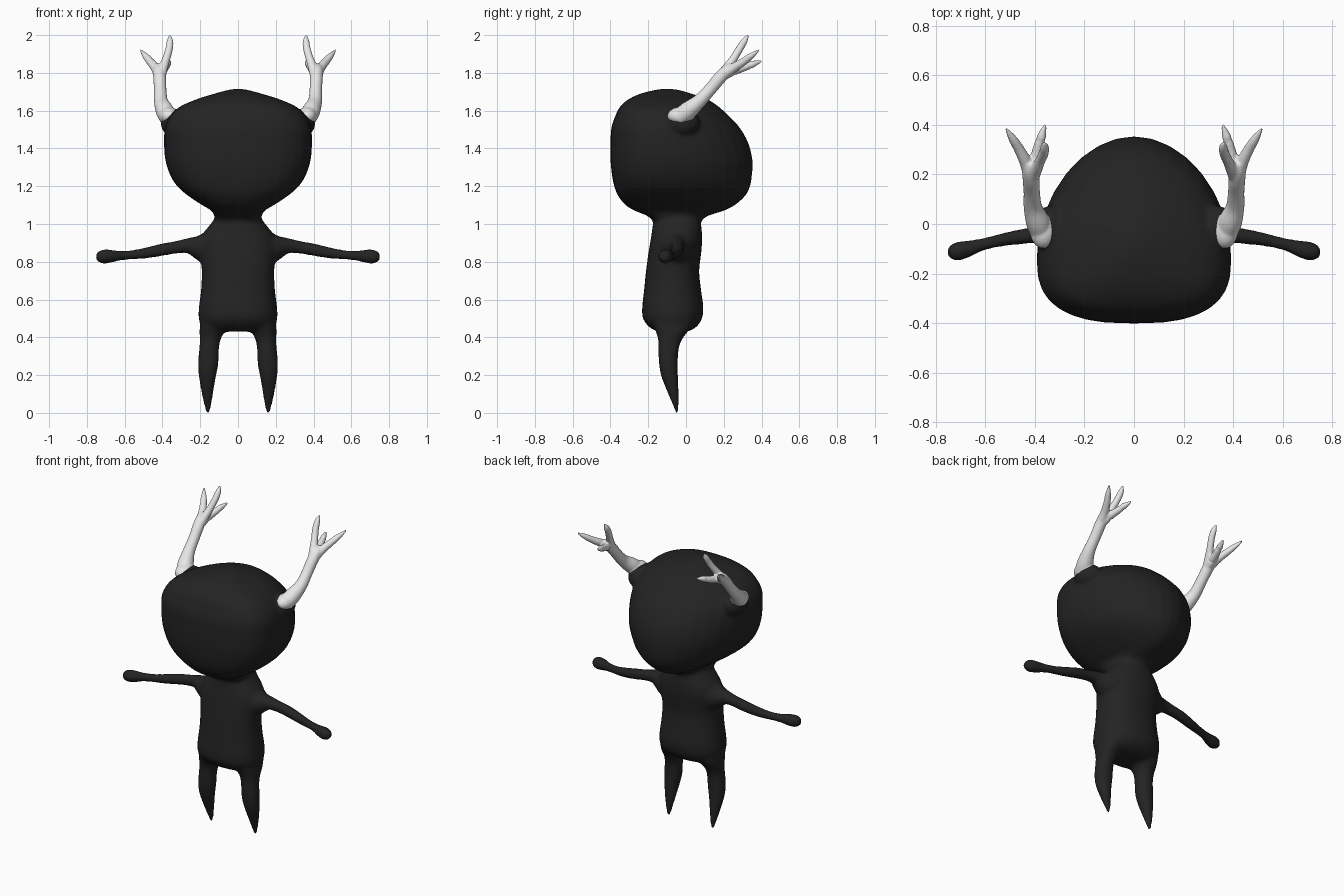
import bpy, bmesh, math
from mathutils import Vector

cube = bpy.data.objects.get("Cube")
if cube:
    bpy.data.objects.remove(cube, do_unlink=True)

SIDES = 32


def material(name, rgb):
    m = bpy.data.materials.new(name)
    m.use_nodes = True
    m.diffuse_color = (*rgb, 1)
    m.node_tree.nodes["Principled BSDF"].inputs["Base Color"].default_value = (*rgb, 1)
    return m


def smooth_path(rows, steps=5):
    """Catmull-Rom interpolation of equal-length tuples."""
    out = []
    for i in range(len(rows) - 1):
        a, b, c, d = (rows[max(0, min(len(rows) - 1, i + k))] for k in (-1, 0, 1, 2))
        for s in range(steps):
            t = s / steps
            out.append([q + t / 2 * (r - p + t * (2 * p - 5 * q + 4 * r - e + t * (3 * (q - r) + e - p)))
                        for p, q, r, e in zip(a, b, c, d)])
    return out + [list(rows[-1])]


def skin(bm, rings):
    loops = [[bm.verts.new(p) for p in ring] for ring in rings]
    for lo, hi in zip(loops, loops[1:]):
        for i in range(SIDES):
            j = (i + 1) % SIDES
            bm.faces.new((lo[i], lo[j], hi[j], hi[i]))
    bm.faces.new(loops[0][::-1])
    bm.faces.new(loops[-1])


def power(v, n):
    return math.copysign(abs(v) ** (2 / n), v)


def stack(bm, rows, widest=0.5, front=2.3, back=2.2):
    """Horizontal slices: height, centre x, half width, front y, back y."""
    rings = []
    for z, cx, w, yf, yb in smooth_path(rows):
        mid = yf + widest * (yb - yf)
        ring = []
        for i in range(SIDES):
            a = math.tau * i / SIDES
            n, depth = (back, yb - mid) if math.sin(a) > 0 else (front, mid - yf)
            ring.append((cx + w * power(math.cos(a), n), mid + depth * power(math.sin(a), n), z))
        rings.append(ring)
    skin(bm, rings)


def tube(bm, rows, side):
    """Round limb along a path: x, y, z, radius."""
    path = smooth_path(rows)
    pts = [Vector((side * p[0], p[1], p[2])) for p in path]
    rings = []
    for i, p in enumerate(pts):
        tangent = (pts[min(i + 1, len(pts) - 1)] - pts[max(i - 1, 0)]).normalized()
        u = tangent.orthogonal() if abs(tangent.y) > 0.9 else tangent.cross(Vector((0, 1, 0)))
        u.normalize()
        v = tangent.cross(u)
        r = max(path[i][3], 0.002)
        rings.append([p + r * (u * math.cos(a) + v * math.sin(a))
                      for a in (math.tau * k / SIDES for k in range(SIDES))])
    skin(bm, rings)


def ball(bm, centre, scale):
    made = bmesh.ops.create_uvsphere(bm, u_segments=24, v_segments=16, radius=1)["verts"]
    bmesh.ops.scale(bm, vec=scale, verts=made)
    bmesh.ops.translate(bm, vec=centre, verts=made)


def finish(bm, name, mat, voxel, relax):
    """Fuse overlapping volumes into one soft skin."""
    bmesh.ops.recalc_face_normals(bm, faces=bm.faces)
    me = bpy.data.meshes.new(name)
    bm.to_mesh(me)
    bm.free()
    me.materials.append(mat)
    ob = bpy.data.objects.new(name, me)
    bpy.context.collection.objects.link(ob)
    fuse = ob.modifiers.new("fuse", "REMESH")
    fuse.mode = "VOXEL"
    fuse.voxel_size = voxel
    fuse.use_smooth_shade = True
    soft = ob.modifiers.new("soften", "SMOOTH")
    soft.factor = 0.5
    soft.iterations = relax


black = material("soft black", (0.017, 0.017, 0.017))
white = material("antler white", (0.8, 0.8, 0.8))

# Head, torso, arms and legs as one skin
bm = bmesh.new()
stack(bm, [
    (1.00, 0, .11, -.16, .07), (1.04, 0, .125, -.20, .11), (1.07, 0, .14, -.27, .20),
    (1.10, 0, .19, -.32, .26), (1.15, 0, .265, -.36, .315), (1.20, 0, .322, -.38, .34),
    (1.26, 0, .36, -.392, .35), (1.34, 0, .385, -.40, .352), (1.43, 0, .392, -.40, .33),
    (1.51, 0, .387, -.395, .285), (1.57, 0, .36, -.375, .23), (1.62, 0, .31, -.35, .175),
    (1.66, 0, .22, -.305, .115), (1.69, 0, .125, -.24, .03), (1.71, 0, .05, -.16, -.04),
    (1.716, 0, .01, -.11, -.09)], widest=0.36, front=2.7, back=1.95)
stack(bm, [
    (.43, 0, .15, -.15, .01), (.455, 0, .19, -.195, .055), (.50, 0, .208, -.228, .085),
    (.56, 0, .207, -.232, .092), (.65, 0, .196, -.222, .08), (.75, 0, .192, -.212, .07),
    (.84, 0, .20, -.20, .08), (.90, 0, .205, -.19, .085), (.95, 0, .185, -.182, .085),
    (1.00, 0, .145, -.175, .08), (1.04, 0, .12, -.17, .08), (1.10, 0, .10, -.17, .08)])
for s in (1, -1):
    stack(bm, [
        (0, s * .16, .010, -.058, -.040), (.03, s * .16, .018, -.066, -.038),
        (.10, s * .162, .03, -.095, -.038), (.19, s * .162, .045, -.13, -.042),
        (.26, s * .158, .054, -.143, -.044), (.34, s * .153, .052, -.146, -.038),
        (.39, s * .147, .055, -.148, -.02), (.43, s * .138, .066, -.16, .01),
        (.48, s * .125, .075, -.18, .04)])
    tube(bm, [
        (.10, -.05, .87, .10), (.17, -.05, .873, .088), (.215, -.05, .878, .064),
        (.26, -.047, .885, .042), (.32, -.045, .878, .034), (.40, -.045, .864, .033),
        (.48, -.055, .848, .03), (.55, -.068, .838, .026), (.62, -.085, .833, .026),
        (.68, -.103, .829, .036), (.72, -.112, .827, .037), (.745, -.116, .826, .024),
        (.754, -.117, .826, .008)], s)
    # Mounds the antlers grow from
    ball(bm, (s * .335, -.02, 1.535), (.075, .095, .075))
finish(bm, "body", black, 0.009, 14)

# Antlers: swollen root, stem and three prongs
for s, label in ((1, "left"), (-1, "right")):
    bm = bmesh.new()
    ball(bm, (s * .366, -.025, 1.572), (.054, .074, .048))
    tube(bm, [(.37, -.04, 1.56, .045), (.388, .01, 1.60, .048), (.408, .07, 1.65, .037),
              (.412, .13, 1.715, .033), (.415, .18, 1.775, .034), (.42, .22, 1.815, .03),
              (.425, .25, 1.84, .015)], s)
    tube(bm, [(.412, .18, 1.775, .028), (.395, .22, 1.83, .025), (.378, .255, 1.88, .021),
              (.364, .285, 1.93, .02), (.36, .31, 1.97, .017), (.362, .328, 2.0, .005)], s)
    tube(bm, [(.418, .19, 1.785, .028), (.437, .25, 1.825, .025), (.465, .305, 1.86, .021),
              (.49, .345, 1.89, .017), (.517, .387, 1.922, .005)], s)
    tube(bm, [(.412, .19, 1.78, .025), (.40, .25, 1.81, .024), (.385, .31, 1.83, .021),
              (.372, .355, 1.847, .018), (.357, .402, 1.862, .005)], s)
    finish(bm, label + "_antler", white, 0.006, 5)
